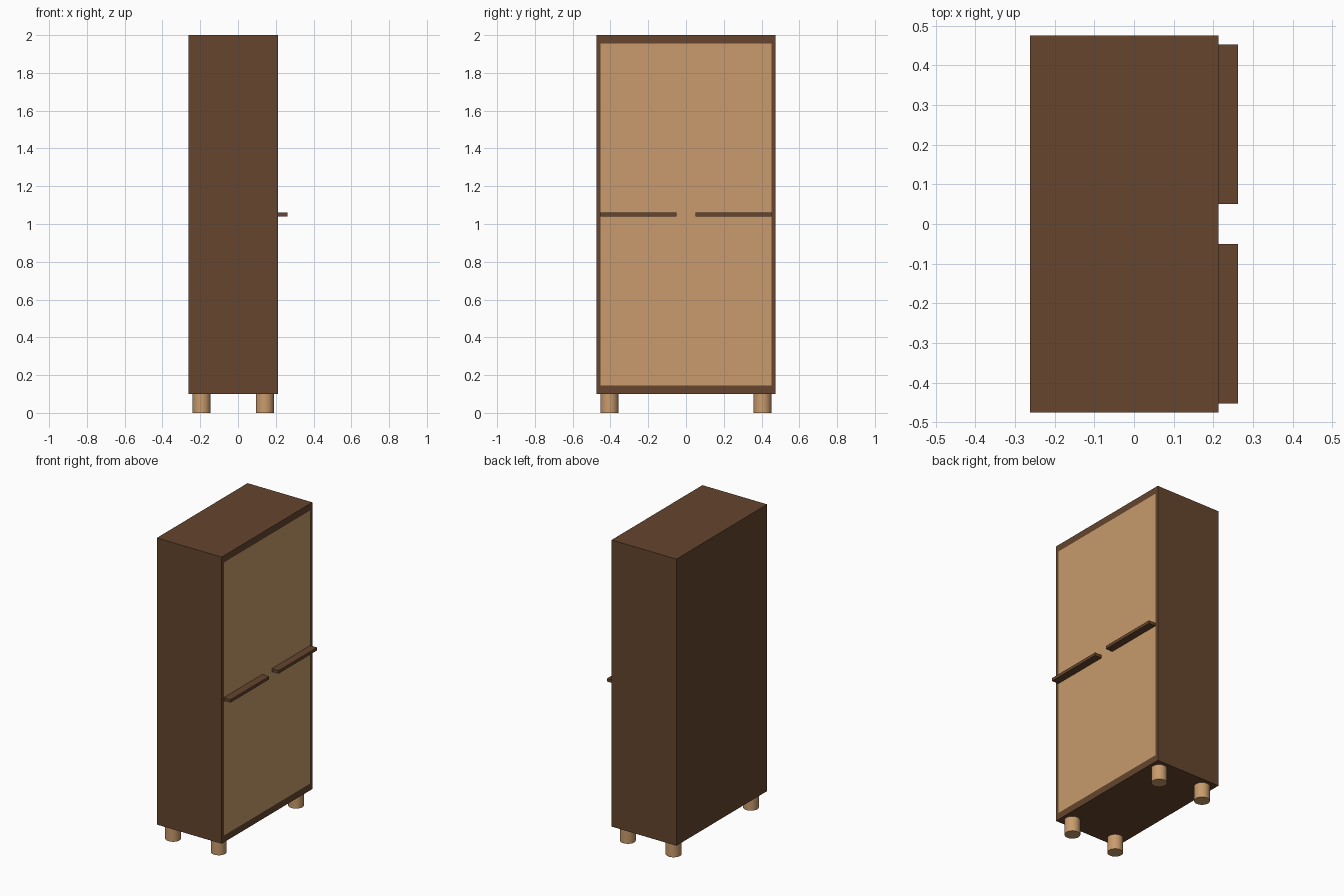
import bpy, bmesh
from mathutils import Vector

if "Cube" in bpy.data.objects:
    bpy.data.objects.remove(bpy.data.objects["Cube"])


def material(name, rgb):
    m = bpy.data.materials.new(name)
    m.diffuse_color = (*rgb, 1)
    m.use_nodes = True
    m.node_tree.nodes["Principled BSDF"].inputs["Base Color"].default_value = m.diffuse_color
    return m


DARK = material("dark_wood", (0.13, 0.06, 0.027))
LIGHT = material("light_wood", (0.58, 0.33, 0.15))


def finish(name, bm, mat):
    mesh = bpy.data.meshes.new(name)
    bm.to_mesh(mesh)
    bm.free()
    obj = bpy.data.objects.new(name, mesh)
    obj.data.materials.append(mat)
    bpy.context.collection.objects.link(obj)
    return obj


def box_mesh(lo, hi):
    bm = bmesh.new()
    bmesh.ops.create_cube(bm, size=1)
    lo, hi = Vector(lo), Vector(hi)
    bmesh.ops.scale(bm, vec=hi - lo, verts=bm.verts)
    bmesh.ops.translate(bm, vec=(lo + hi) / 2, verts=bm.verts)
    return bm


BACK, FRONT, HALF_W = -0.2625, 0.2125, 0.475
LEG_H, TOP = 0.10, 2.0
SIDE_T, RAIL_T, DOOR_T = 0.0225, 0.045, 0.02
OPEN_W = HALF_W - SIDE_T

# Carcass: solid box with a shallow framed rebate on the +x face
bm = box_mesh((BACK, -HALF_W, LEG_H), (FRONT, HALF_W, TOP))
bm.normal_update()
face = next(f for f in bm.faces if f.normal.x > 0.9)
bmesh.ops.inset_individual(bm, faces=[face], thickness=0.01)
for v in face.verts:
    v.co.y = OPEN_W if v.co.y > 0 else -OPEN_W
    v.co.z = TOP - RAIL_T if v.co.z > 1 else LEG_H + RAIL_T
rebate = bmesh.ops.extrude_discrete_faces(bm, faces=[face])["faces"][0]
bmesh.ops.translate(bm, vec=(-DOOR_T, 0, 0), verts=rebate.verts)
finish("carcass", bm, DARK)

# Door panel, flush with the frame
finish("door_panel", box_mesh((FRONT - DOOR_T, -OPEN_W, LEG_H + RAIL_T),
                              (FRONT, OPEN_W, TOP - RAIL_T)), LIGHT)

# Ledge handles
for side, y0, y1 in (("left", -OPEN_W, -0.05), ("right", 0.05, OPEN_W)):
    finish(f"{side}_handle", box_mesh((FRONT, y0, 1.04), (FRONT + 0.05, y1, 1.06)), DARK)

# Round legs
for row, x in (("back", -0.1925), ("front", 0.1425)):
    for side, y in (("left", -0.405), ("right", 0.405)):
        bpy.ops.mesh.primitive_cylinder_add(vertices=32, radius=0.0475, depth=LEG_H,
                                            location=(x, y, LEG_H / 2))
        leg = bpy.context.object
        leg.name = f"{row}_{side}_leg"
        leg.data.materials.append(LIGHT)
        bpy.ops.object.shade_smooth_by_angle()
